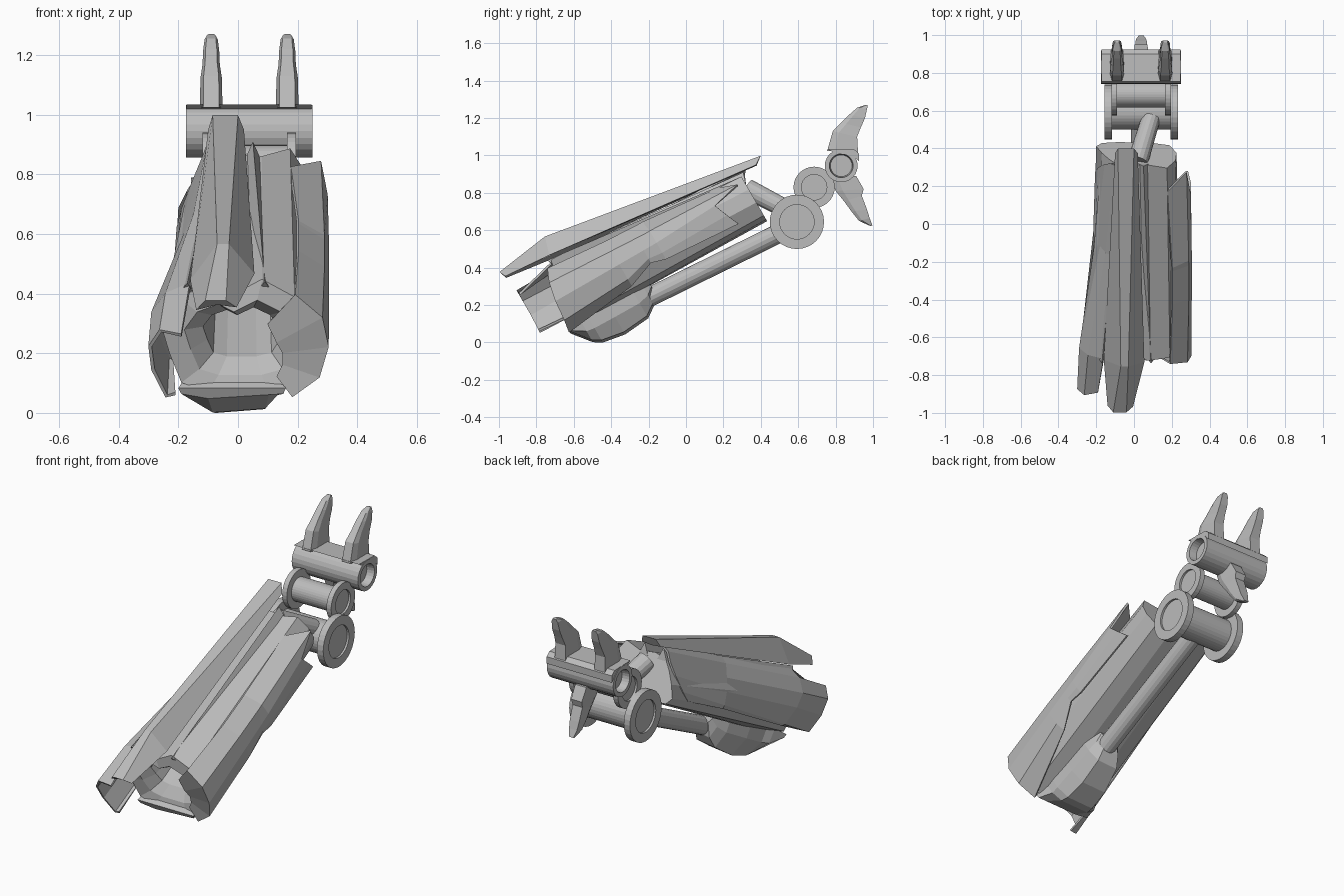
import bpy, bmesh, math
from mathutils import Vector

if "Cube" in bpy.data.objects:
    bpy.data.objects.remove(bpy.data.objects["Cube"])

grey = bpy.data.materials.new("mid grey")
grey.diffuse_color = (0.5, 0.5, 0.5, 1)
grey.use_nodes = True
grey.node_tree.nodes["Principled BSDF"].inputs["Base Color"].default_value = grey.diffuse_color
C, S = math.cos(math.radians(30)), 0.5
MID = 0.038  # x centre of the wrist parts


def arm(x, u, w):
    """Forearm space (u along the arm, w across it) to world."""
    return (x, C * u - S * w, S * u + C * w)


def finish(name, bm, thick=0):
    bmesh.ops.remove_doubles(bm, verts=bm.verts, dist=1e-5)
    bmesh.ops.recalc_face_normals(bm, faces=bm.faces)
    me = bpy.data.meshes.new(name)
    bm.to_mesh(me)
    bm.free()
    me.materials.append(grey)
    ob = bpy.data.objects.new(name, me)
    bpy.context.collection.objects.link(ob)
    if thick:
        m = ob.modifiers.new("thickness", 'SOLIDIFY')
        m.thickness = thick
        m.offset = 0
    return ob


def loft(name, rings, closed=True, caps=True, thick=0):
    bm = bmesh.new()
    vs = [[bm.verts.new(p) for p in r] for r in rings]
    n = len(rings[0])
    for a, b in zip(vs, vs[1:]):
        for i in range(n if closed else n - 1):
            j = (i + 1) % n
            bm.faces.new((a[i], a[j], b[j], b[i]))
    if closed and caps:
        bm.faces.new(vs[0])
        bm.faces.new(vs[-1])
    return finish(name, bm, thick)


def lathe_x(name, y, z, profile, n=32):
    """Turn (x, radius) points about an axis parallel to x."""
    rings = [[(x, y + r * math.cos(2 * math.pi * i / n), z + r * math.sin(2 * math.pi * i / n))
              for i in range(n)] for x, r in profile]
    return loft(name, rings)


def rod(name, a, b, r1, r2, n=16):
    a, b = Vector(a), Vector(b)
    q = (b - a).to_track_quat('Z', 'Y')
    rings = [[p + q @ Vector((r * math.cos(2 * math.pi * i / n), r * math.sin(2 * math.pi * i / n), 0))
              for i in range(n)] for p, r in ((a, r1), (b, r2))]
    return loft(name, rings)


def spool(name, y, z, half, r, hub, t):
    side = [(half - 0.012, hub), (half, hub), (half, r), (half - t, r), (half - t, hub)]
    prof = [(MID - x, q) for x, q in side] + [(MID + x, q) for x, q in reversed(side)]
    return lathe_x(name, y, z, prof)


def claw(name, x, stations):
    rings = []
    for (y0, z0), (y1, z1), h in stations:
        ym, zm = y0 * .75 + y1 * .25, z0 * .75 + z1 * .25
        rings.append([(x - h * .7, y0, z0), (x + h * .7, y0, z0), (x + h, ym, zm),
                      (x + h * .9, y1, z1), (x - h * .9, y1, z1), (x - h, ym, zm)])
    return loft(name, rings)


# Hollow forearm body: pleated mouth flaring from a back end that slopes down to the left
mouth = [(-.1, .73), (-.03, .69), (.08, .75), (.19, .69), (.25, .6), (.255, .5), (.2, .4),
         (.1, .37), (-.1, .37), (-.19, .40), (-.23, .5), (-.26, .6), (-.2, .69)]
back = [(-.09, .58), (-.02, .60), (.08, .59), (.175, .62), (.22, .54), (.225, .46), (.19, .38),
        (.1, .355), (-.08, .345), (-.17, .355), (-.2, .39), (-.17, .46), (-.13, .53)]


def shrink(sec, k, cx=.025):
    return [(cx + (x - cx) * k, .53 + (w - .53) * k) for x, w in sec]


loft("forearm_body", [
    [arm(x, .1, w) for x, w in shrink(mouth, .45)],
    [arm(x, -.40, w) for x, w in shrink(mouth, .5)],
    [arm(x, -.46 + .1 * (w - .45), w) for x, w in shrink(mouth, .72)],
    [arm(x, -.50 + .25 * (w - .36), w) for x, w in mouth],
    [arm(x, .70, w) for x, w in back]])

# Right outer shell with a notched back edge
loft("right_shell", [
    [arm(*p) for p in ((.10, -.44, .60), (.13, -.46, .54), (.15, -.46, .50), (.15, -.47, .46), (.13, -.48, .42))],
    [arm(*p) for p in ((.19, -.44, .71), (.28, -.47, .64), (.30, -.49, .54), (.27, -.50, .43), (.18, -.51, .36))],
    [arm(*p) for p in ((.20, -.1, .68), (.285, -.1, .62), (.30, -.1, .54), (.285, -.1, .45), (.25, -.1, .41))],
    [arm(*p) for p in ((.20, .1, .67), (.285, .1, .61), (.30, .05, .54), (.295, .05, .49), (.285, .05, .465))],
    [arm(*p) for p in ((.20, .12, .67), (.285, .13, .61), (.30, .13, .54), (.295, .13, .48), (.285, .13, .44))],
    [arm(*p) for p in ((.175, .56, .625), (.275, .66, .59), (.295, .5, .555), (.295, .53, .48), (.28, .56, .41))],
], closed=False, thick=.012)

# Left outer shell: hugs the blade at the back, flares forward past the mouth
loft("left_shell", [
    [arm(*p) for p in ((-.19, -.64, .67), (-.26, -.645, .69), (-.295, -.645, .63), (-.285, -.645, .54), (-.24, -.65, .44), (-.21, -.65, .45))],
    [arm(*p) for p in ((-.16, -.40, .73), (-.24, -.40, .69), (-.285, -.40, .62), (-.275, -.40, .54), (-.235, -.40, .44), (-.22, -.40, .43))],
    [arm(*p) for p in ((-.11, .2, .68), (-.145, .2, .65), (-.175, .2, .58), (-.20, .2, .51), (-.21, .2, .44), (-.205, .2, .42))],
    [arm(*p) for p in ((-.07, .74, .645), (-.10, .72, .62), (-.12, .70, .57), (-.15, .66, .51), (-.185, .6, .44), (-.2, .55, .40))],
], closed=False, thick=.012)

# Long top blade with a drooping tip
loft("top_blade", [
    [arm(*p) for p in ((-.14, -.66, .78), (-.11, -.675, .825), (-.04, -.675, .825), (-.005, -.66, .79), (-.07, -.66, .80))],
    [arm(*p) for p in ((-.16, -.40, .745), (-.07, -.37, .868), (-.03, -.37, .868), (.055, -.40, .77), (-.03, -.39, .765))],
    [arm(*p) for p in ((-.10, .80, .635), (-.085, .845, .665), (.0, .845, .665), (.02, .80, .635), (-.04, .80, .63))]])

# Pleat folds between blade and body
for nm, x0, x1, w0 in (("left_pleat", -.17, -.07, .745), ("right_pleat", .09, .05, .75)):
    loft(nm, [[arm(x0 - .035, -.40, w0 - .06), arm(x0, -.42, w0), arm(x0 + .035, -.40, w0 - .06)],
              [arm(x1 - .03, .70, .57), arm(x1, .72, .635), arm(x1 + .03, .70, .57)]])

# Bowl under the mouth
chin = [(-.51, -.20, .16, .35, .39), (-.43, -.17, .14, .25, .40), (-.385, -.15, .14, .222, .42),
        (-.26, -.13, .13, .20, .44), (-.11, -.09, .12, .213, .42), (-.05, -.06, .10, .255, .40), (-.01, -.04, .08, .33, .38)]
loft("chin_bowl", [[arm(a, u, top), arm(a * .95, u, lo + .45 * (top - lo)), arm(a * .5, u, lo), arm(b * .65, u, lo + .015),
                    arm(b * .95, u, lo + .45 * (top - lo)), arm(b, u, top)] for u, a, b, lo, top in chin])

# Rods joining forearm and wrist
rod("lower_rod", (.03, -.2, .24), (MID, .59, .63), .052, .052)
rod("upper_strut", (.02, .33, .82), (.09, .56, .70), .055, .05)

# Wrist spools
spool("lower_spool", .593, .645, .195, .145, .092, .04)
spool("upper_spool", .685, .83, .157, .11, .068, .03)

# Palm tube with recessed ends, and its cover plate
lathe_x("palm_tube", .83, .945, [(-.13, .058), (-.175, .064), (-.175, .088), (.25, .088), (.25, .064), (.205, .058)], 24)
loft("palm_plate", [[(x, .755, 1.035), (x, .80, 1.01), (x, .89, 1.0), (x, .925, .97), (x, .925, 1.01), (x, .90, 1.032)]
                    for x in (-.172, .247)])

# Two upper claws and the opposing lower one
upper = [((.755, 1.025), (.92, 1.01), .038), ((.785, 1.13), (.915, 1.10), .036), ((.83, 1.175), (.935, 1.15), .029),
         ((.875, 1.22), (.957, 1.20), .027), ((.915, 1.255), (.968, 1.25), .022), ((.96, 1.27), (.972, 1.268), .012)]
for nm, x in (("left_upper_claw", -.09), ("right_upper_claw", .165)):
    claw(nm, x, upper)
claw("lower_claw", MID, [((.77, .90), (.91, .89), .04), ((.80, .81), (.95, .82), .038), ((.845, .755), (.94, .785), .035),
                         ((.885, .70), (.968, .71), .033), ((.925, .65), (.982, .665), .028), ((.985, .623), (.997, .625), .015)])
